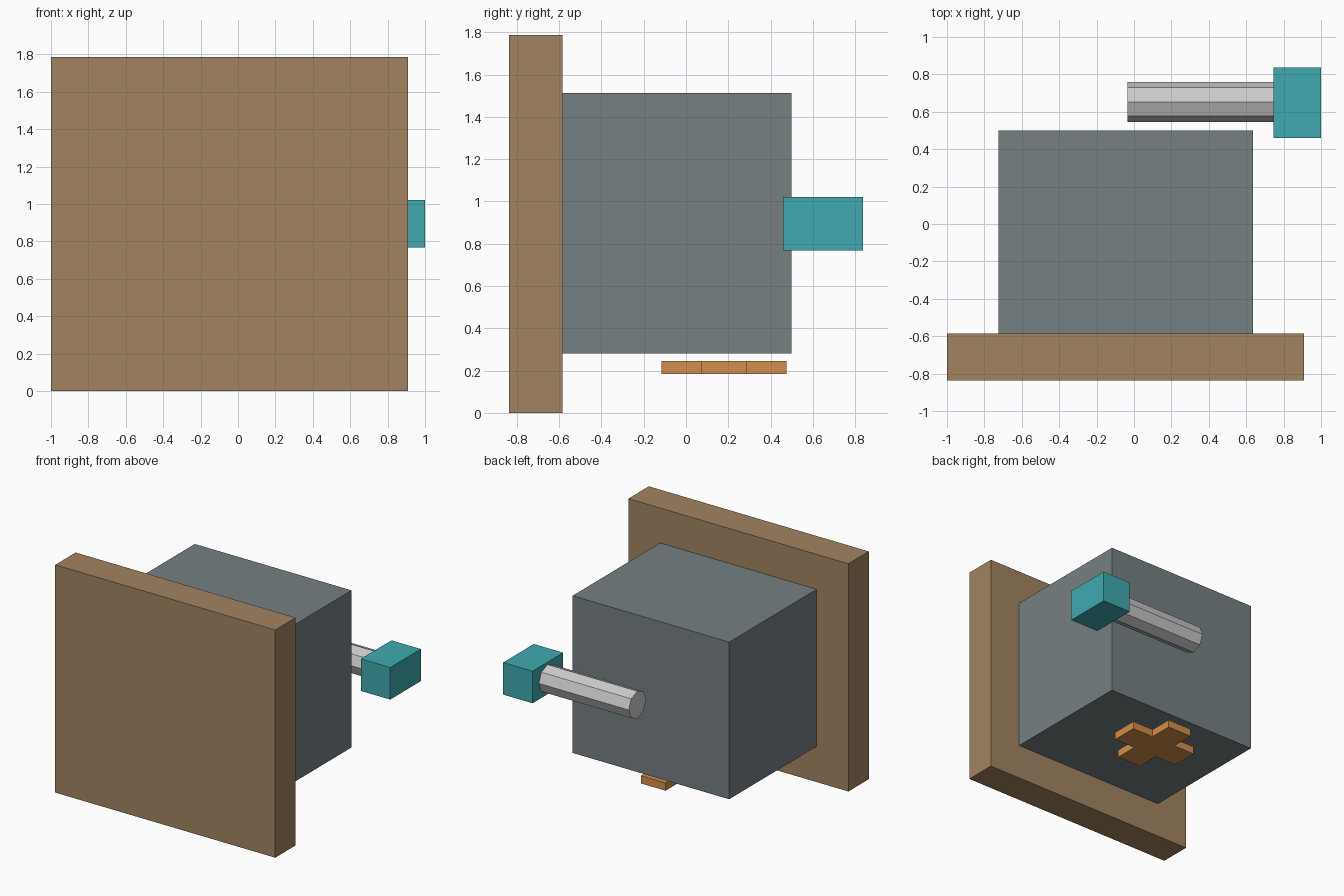
import bpy, bmesh, math
from mathutils import Matrix

if "Cube" in bpy.data.objects:
    bpy.data.objects.remove(bpy.data.objects["Cube"])


def material(name, rgb):
    m = bpy.data.materials.new(name)
    m.diffuse_color = (*rgb, 1)
    m.use_nodes = True
    m.node_tree.nodes["Principled BSDF"].inputs["Base Color"].default_value = m.diffuse_color
    return m


def add_object(name, bm, mat=None):
    bmesh.ops.recalc_face_normals(bm, faces=bm.faces)
    me = bpy.data.meshes.new(name)
    bm.to_mesh(me)
    bm.free()
    ob = bpy.data.objects.new(name, me)
    bpy.context.collection.objects.link(ob)
    if mat:
        me.materials.append(mat)
    return ob


def box(name, lo, hi, mat=None):
    bm = bmesh.new()
    bmesh.ops.create_cube(bm, size=1)
    for v in bm.verts:
        v.co = [(a + b) / 2 + c * (b - a) for a, b, c in zip(lo, hi, v.co)]
    return add_object(name, bm, mat)


wood = material("wood", (0.36, 0.23, 0.12))
slate = material("slate", (0.18, 0.215, 0.225))
teal = material("teal", (0.05, 0.40, 0.43))
orange = material("orange", (0.65, 0.27, 0.07))

# Front plate, main body and handle end block
box("front_plate", (-1, -0.838, 0), (0.91, -0.585, 1.787), wood)
box("body", (-0.725, -0.585, 0.28), (0.635, 0.5, 1.513), slate)
box("end_block", (0.745, 0.459, 0.769), (1, 0.838, 1.021), teal)

# Eight-sided rod along x, with an edge on top
bm = bmesh.new()
bmesh.ops.create_cone(
    bm, cap_ends=True, segments=8, radius1=0.107, radius2=0.107, depth=0.78,
    matrix=Matrix.Translation((0.355, 0.653, 0.895)) @ Matrix.Rotation(math.pi / 2, 4, 'Y'))
add_object("rod", bm)

# Plus-shaped plate floating just under the body
cx, cy, arm, half = -0.048, 0.18, 0.295, 0.107
quarter = [(arm, -half), (arm, half), (half, half)]
bm = bmesh.new()
verts = []
for i in range(4):
    c, s = [(1, 0), (0, 1), (-1, 0), (0, -1)][i]
    for x, y in quarter:
        verts.append(bm.verts.new((cx + x * c - y * s, cy + x * s + y * c, 0.185)))
face = bm.faces.new(verts)
ext = bmesh.ops.extrude_face_region(bm, geom=[face], use_keep_orig=True)
top = [g for g in ext["geom"] if isinstance(g, bmesh.types.BMVert)]
bmesh.ops.translate(bm, verts=top, vec=(0, 0, 0.061))
add_object("cross_plate", bm, orange)
